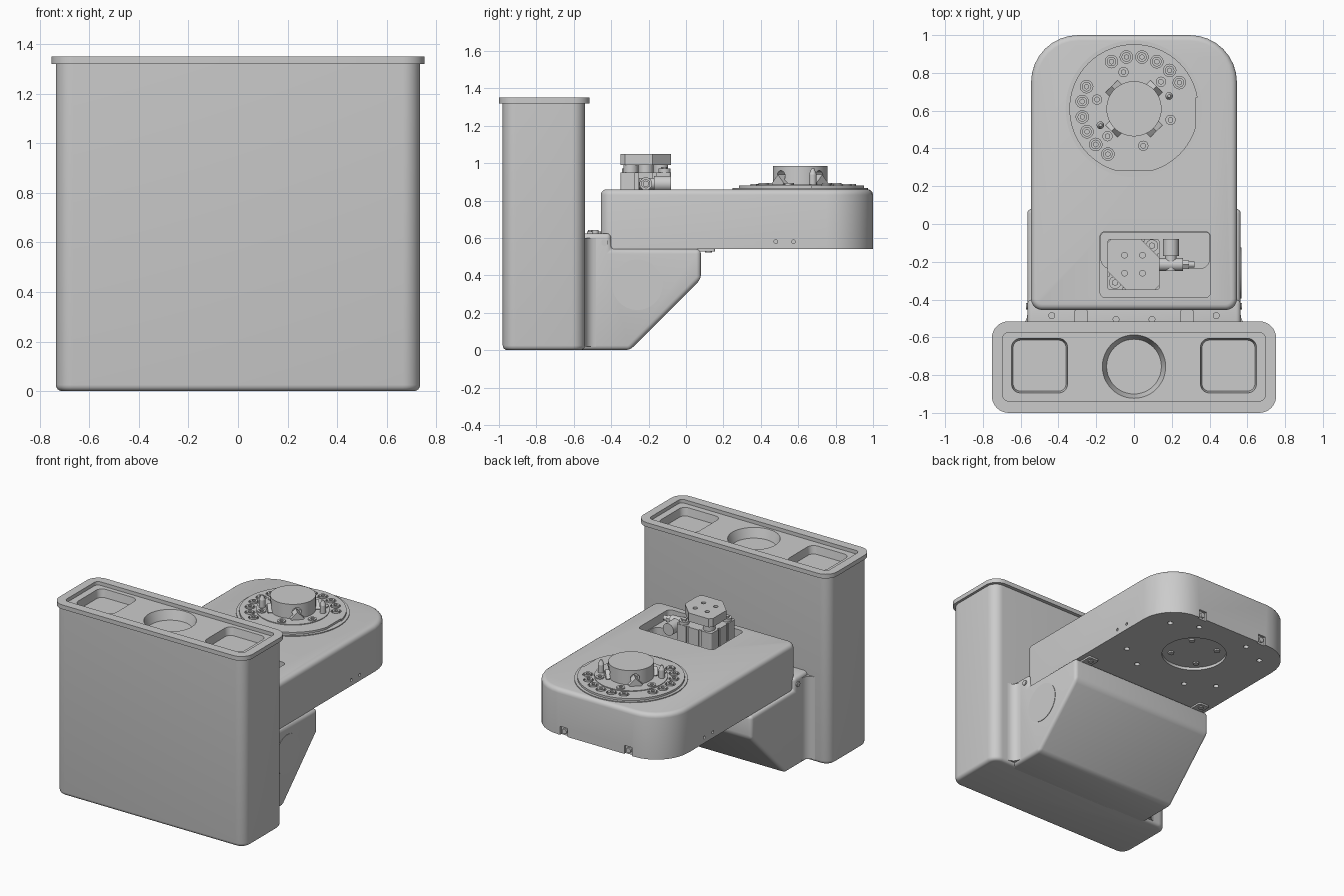
import bpy, bmesh
from math import sin, cos, pi, radians
from mathutils import Vector, Matrix

if "Cube" in bpy.data.objects:
    bpy.data.objects.remove(bpy.data.objects["Cube"], do_unlink=True)

GREY = bpy.data.materials.new("machine_grey")
GREY.use_nodes = True
GREY.diffuse_color = (0.6, 0.6, 0.6, 1)
GREY.node_tree.nodes["Principled BSDF"].inputs["Base Color"].default_value = (0.6, 0.6, 0.6, 1)


def rrect(x0, x1, y0, y1, r_front, r_back=None, n=8):
    """Rounded rectangle outline, with separate front and back corner radii."""
    r_back = r_front if r_back is None else r_back
    pts = []
    corners = ((x1, y1, -1, -1, r_back), (x0, y1, 1, -1, r_back),
               (x0, y0, 1, 1, r_front), (x1, y0, -1, 1, r_front))
    for q, (x, y, sx, sy, r) in enumerate(corners):
        for i in range(n + 1):
            a = (q + i / n) * pi / 2
            pts.append((x + sx * r + r * cos(a), y + sy * r + r * sin(a)))
    return pts


def prism(bm, pts, lo, hi, top=0, bottom=0, axis="z", pts_lo=None):
    """Extrude an outline, optionally rounding the cap edges or tapering."""
    def place(p, h):
        return (h, p[0], p[1]) if axis == "x" else (p[0], p[1], h)
    a = [bm.verts.new(place(p, lo)) for p in (pts_lo or pts)]
    b = [bm.verts.new(place(p, hi)) for p in pts]
    n = len(pts)
    faces = [bm.faces.new(a[::-1]), bm.faces.new(b)]
    faces += [bm.faces.new((a[i], a[(i + 1) % n], b[(i + 1) % n], b[i])) for i in range(n)]
    bmesh.ops.recalc_face_normals(bm, faces=faces)
    for cap, width in ((faces[0], bottom), (faces[1], top)):
        if width:
            bmesh.ops.bevel(bm, geom=list(cap.edges), offset=width, segments=4,
                            profile=0.5, affect="EDGES")


def cyl(bm, start, end, r, r2=None, seg=24):
    """Cylinder or cone between two points."""
    s, e = Vector(start), Vector(end)
    rot = (e - s).to_track_quat("Z", "Y").to_matrix().to_4x4()
    bmesh.ops.create_cone(bm, cap_ends=True, segments=seg, radius1=r,
                          radius2=r if r2 is None else r2, depth=(e - s).length,
                          matrix=Matrix.Translation((s + e) / 2) @ rot)


def box(bm, x0, x1, y0, y1, z0, z1):
    prism(bm, [(x0, y0), (x1, y0), (x1, y1), (x0, y1)], z0, z1)


def finish(name, bm, cuts=(), bevel=0):
    """Turn the bmesh into an object, round it, subtract cutters, shade it."""
    def make(label, src):
        mesh = bpy.data.meshes.new(label)
        src.to_mesh(mesh)
        src.free()
        ob = bpy.data.objects.new(label, mesh)
        bpy.context.collection.objects.link(ob)
        return ob
    ob = make(name, bm)
    if bevel:
        mod = ob.modifiers.new("round", "BEVEL")
        mod.width, mod.segments = bevel, 4
    helpers = []
    for c in cuts:
        cutter = make(name + "_cutter", c)
        cutter.hide_render = True
        mod = ob.modifiers.new("cut", "BOOLEAN")
        mod.operation, mod.solver, mod.object = "DIFFERENCE", "EXACT", cutter
        helpers.append(cutter)
    if ob.modifiers:
        bpy.context.view_layer.update()
        ob.data = bpy.data.meshes.new_from_object(
            ob.evaluated_get(bpy.context.evaluated_depsgraph_get()))
        ob.modifiers.clear()
    for h in helpers:
        bpy.data.objects.remove(h, do_unlink=True)
    ob.data.materials.clear()
    ob.data.materials.append(GREY)
    ob.data.shade_smooth()
    ob.data.set_sharp_from_angle(angle=radians(35))
    return ob


new = bmesh.new

# Tall front tank with two square pockets and a round well in its lid
tank, cut = new(), new()
prism(tank, rrect(-.735, .735, -.98, -.54, .07), 0, 1.325, bottom=.025)
for x in (-.5, .5):
    prism(cut, rrect(x - .153, x + .153, -.9, -.6, .05), 1.27, 1.36,
          pts_lo=rrect(x - .14, x + .14, -.885, -.615, .04))
cyl(cut, (0, -.755, 1.26), (0, -.755, 1.36), .145, .18, 48)
finish("tank", tank, [cut])

rim, cut = new(), new()
prism(rim, rrect(-.753, .753, -1, -.515, .09), 1.32, 1.35)
prism(cut, rrect(-.695, .695, -.937, -.575, .03), 1.3, 1.4)
finish("tank_rim", rim, [cut])

# Wedge-shaped housing behind the tank, with its shelf
housing = new()
prism(housing, [(-.6, 0), (-.3, 0), (.08, .38), (.08, .54), (-.4, .54), (-.4, .625), (-.6, .625)],
      -.565, .565, axis="x")
finish("housing", housing, bevel=.025)

# Hollow blends between tank and housing
blend = new()
for s in (-1, 1):
    pts = [(s * .55, -.55), (s * .625, -.55)]
    pts += [(s * (.625 - .06 * sin(a)), -.48 - .06 * cos(a)) for a in [i * pi / 12 for i in range(7)]]
    prism(blend, pts + [(s * .55, -.48)], .02, .6)
finish("housing_blend", blend)

cap = new()
cyl(cap, (.56, -.26, .35), (.568, -.26, .35), .135, seg=48)
finish("side_cap", cap)

# Mounting lugs and screws on the shelf and under the arm
lugs = new()
for s in (-1, 1):
    prism(lugs, rrect(s * .28 - .037, s * .28 + .037, -.53, -.455, .012), .61, .635)
    for x, y in ((.28, -.49), (.435, -.485), (.095, -.505)):
        cyl(lugs, (s * x, y, .62), (s * x, y, .642), .018)
    prism(lugs, rrect(s * .47 - .04, s * .47 + .04, .05, .155, .012), .528, .545)
    cyl(lugs, (s * .47, .12, .522), (s * .47, .12, .54), .018)
    cyl(lugs, (s * .56, -.435, .575), (s * .572, -.435, .575), .018)
finish("mounting_lugs", lugs)

# Horizontal arm with valve pocket, underside recess and rear notches
arm, shallow, deep, small = new(), new(), new(), new()
prism(arm, rrect(-.545, .545, -.455, 1, .06, .25), .54, .86, top=.03)
prism(shallow, rrect(-.18, .405, -.39, -.04, .03), .8, .9)
prism(deep, rrect(-.175, .4, -.235, -.045, .05, .02), .6, .85)
cyl(small, (0, .61, .52), (0, .61, .56), .21, seg=64)
for s in (-1, 1):
    box(small, s * .25 - .03, s * .25 + .03, .985, 1.02, .52, .6)
    for y in (.48, .575):
        cyl(small, (s * .53, y, .58), (s * .56, y, .58), .01, seg=12)
    for x, y in ((.2, .27), (.38, .38), (.38, .82), (.2, .9)):
        cyl(small, (s * x, y, .52), (s * x, y, .56), .018, seg=16)
finish("arm", arm, [shallow, deep, small])

screws = new()
for s in (-1, 1):
    cyl(screws, (s * .25, .98, .57), (s * .25, .998, .57), .018)
for i in range(4):
    a = pi / 4 + i * pi / 2
    cyl(screws, (.15 * cos(a), .61 + .15 * sin(a), .55), (.15 * cos(a), .61 + .15 * sin(a), .565), .02)
finish("arm_screws", screws)

# Round flange: base step, plate with two flats, inner step
CY = .61


def polar(r, deg, z):
    return (r * cos(radians(deg)), CY + r * sin(radians(deg)), z)


base = new()
cyl(base, (0, CY, .85), (0, CY, .866), .362, seg=64)
finish("flange_base", base)
plate, cut = new(), new()
cyl(plate, (0, CY, .86), (0, CY, .88), .342, seg=72)
box(cut, .328, .4, CY - .12, CY + .06, .84, .9)
box(cut, -.12, .12, .2, .283, .84, .9)
bolt_angles = [30 + 17.1 * k for k in range(6)] + [155 + 17 * k for k in range(6)]
for a in bolt_angles:
    cyl(cut, polar(.277, a, .87), polar(.277, a, .9), .033)
finish("flange_plate", plate, [cut])
inner = new()
cyl(inner, (0, CY, .87), (0, CY, .885), .235, seg=64)
finish("flange_inner_step", inner)

# Socket-head bolts, inner screws and locating pins
bolts, sockets = new(), new()
screw_angles = (45, 106, 166, 226, 284, 343)
for r, size, top, angles in ((.277, .025, .888, bolt_angles), (.202, .027, .893, screw_angles)):
    for a in angles:
        cyl(bolts, polar(r, a, .865), polar(r, a, top), size)
        cyl(sockets, polar(r, a, top - .012), polar(r, a, top + .01), size * .5, seg=6)
finish("flange_bolts", bolts, [sockets])
pins = new()
for a in (20, 206):
    cyl(pins, polar(.198, a, .87), polar(.198, a, .94), .02)
    cyl(pins, polar(.198, a, .94), polar(.198, a, .97), .02, .008)
finish("locating_pins", pins)

# Central boss with diagonal cross holes and foot blocks
boss, cut, feet = new(), new(), new()
cyl(boss, (0, CY, .87), (0, CY, .985), .146, seg=64)
for a in (45, 135, 225, 315):
    cyl(cut, polar(.09, a, .93), polar(.2, a, .93), .03)
    cyl(feet, polar(.1, a, .893), polar(.168, a, .893), .045, seg=4)
finish("boss", boss, [cut])
finish("boss_feet", feet)

# Valve block: grooved base, posts and cut-corner top plate
valve, cut = new(), new()
prism(valve, rrect(-.14, .135, -.35, -.08, .015), .79, .95)
for t in (-.05, .045):
    for x in (-.145, .14):
        box(cut, x - .015, x + .015, t - .225, t - .205, .82, 1)
    for y in (-.355, -.075):
        box(cut, t - .01, t + .01, y - .015, y + .015, .82, 1)
finish("valve_base", valve, [cut])
posts = new()
for x, y in ((-.085, -.135), (.08, -.295), (0, -.215)):
    cyl(posts, (x, y, .94), (x, y, 1), .04)
for x, y in ((.095, -.115), (-.1, -.31)):
    cyl(posts, (x, y, .94), (x, y, .97), .033)
    cyl(posts, (x, y, .96), (x, y, .98), .018, seg=6)
finish("valve_posts", posts)
top, cut = new(), new()
prism(top, [(-.14, -.1), (-.14, -.25), (-.04, -.35), (.11, -.35), (.135, -.325),
            (.135, -.18), (.035, -.08), (-.12, -.08)], .99, 1.05)
for x in (-.05, .045):
    for y in (-.26, -.165):
        cyl(cut, (x, y, 1.02), (x, y, 1.06), .015)
finish("valve_top_plate", top, [cut])

# Hose fitting beside the valve
fit = new()
cyl(fit, (.195, -.17, .89), (.195, -.08, .89), .042)
cyl(fit, (.195, -.25, .89), (.195, -.17, .89), .03)
cyl(fit, (.13, -.215, .89), (.26, -.215, .89), .034)
cyl(fit, (.26, -.215, .89), (.29, -.215, .89), .026, seg=6)
cyl(fit, (.29, -.215, .89), (.32, -.215, .89), .016)
finish("hose_fitting", fit)
